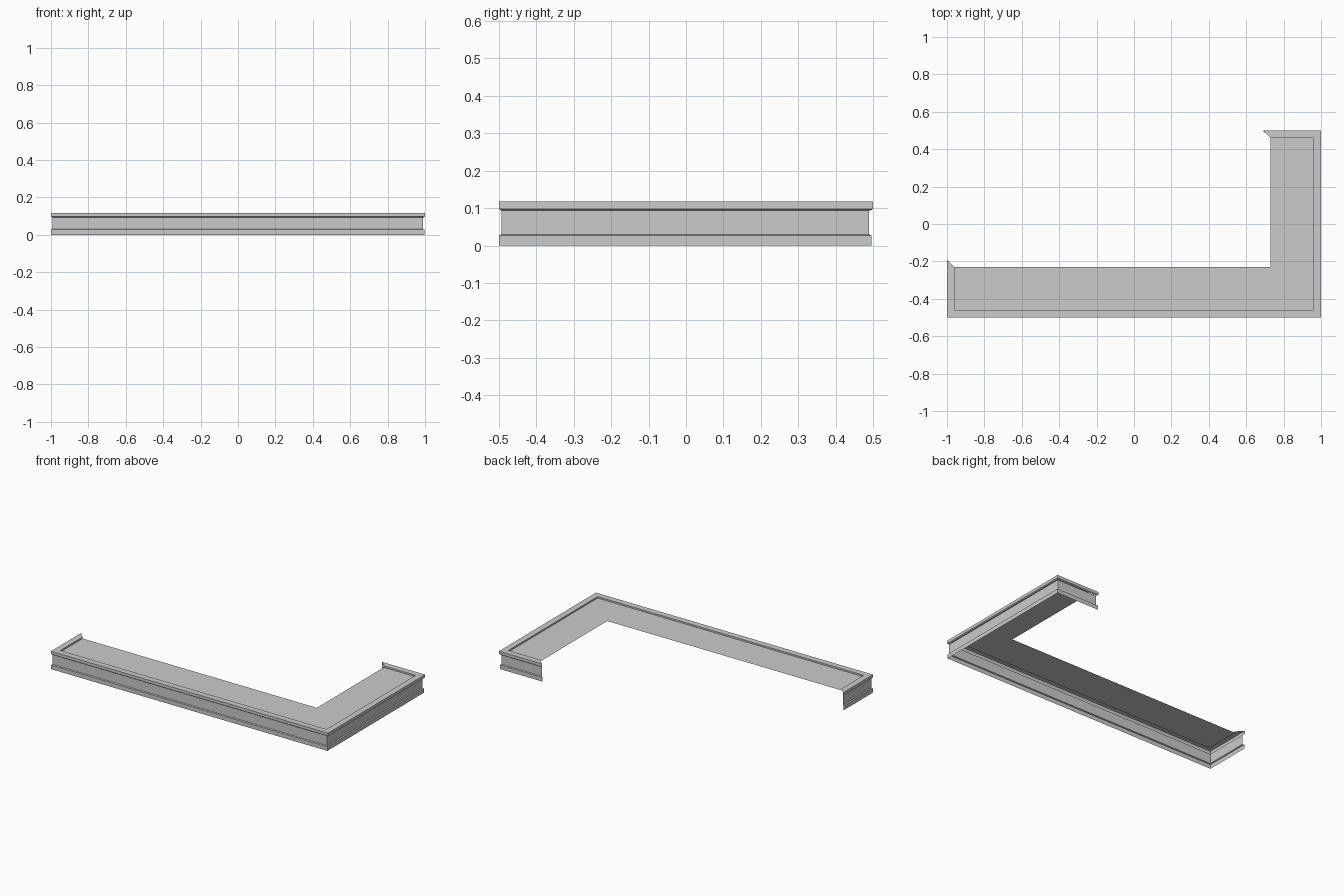
import bpy, bmesh
from mathutils import Vector

cube = bpy.data.objects.get("Cube")
if cube:
    bpy.data.objects.remove(cube, do_unlink=True)

grey = bpy.data.materials.new("plain grey")
grey.use_nodes = True
colour = (0.6, 0.6, 0.6, 1)
grey.diffuse_color = colour
grey.node_tree.nodes["Principled BSDF"].inputs["Base Color"].default_value = colour

# Outline stations: outer point and its mitre direction for an inset of one unit
STATIONS = [((-1, -0.19), (1, -1)), ((-1, -0.5), (1, 1)), ((1, -0.5), (-1, 1)),
            ((1, 0.5), (-1, -1)), ((0.69, 0.5), (1, -1))]


def point(station, inset, z, shift=0):
    (x, y), (dx, dy) = station
    return Vector((x + dx * inset + shift, y + dy * inset + shift, z))


def add_object(name, bm):
    mesh = bpy.data.meshes.new(name)
    bm.to_mesh(mesh)
    bm.free()
    mesh.materials.append(grey)
    obj = bpy.data.objects.new(name, mesh)
    bpy.context.collection.objects.link(obj)


def sweep(name, profile, shift=0):
    """Run an (inset, height) profile along the mitred outline."""
    bm = bmesh.new()
    rows = [[bm.verts.new(point(s, d, z, shift)) for d, z in profile] for s in STATIONS]
    for a, b in zip(rows, rows[1:]):
        for i in range(len(profile) - 1):
            bm.faces.new((a[i], b[i], b[i + 1], a[i + 1]))
    add_object(name, bm)


# Wall with a projecting base and a projecting cap
sweep("base_and_wall", [(0.002, 0), (0.002, 0.027), (0.009, 0.03), (0.009, 0.093)], -0.002)
sweep("cap", [(0.007, 0.093), (0, 0.098), (0, 0.117), (0.04, 0.117), (0.04, 0.107)])

# L-shaped roof inside the cap
bm = bmesh.new()
outer = [bm.verts.new(point(s, 0.04, 0.107)) for s in STATIONS]
inner = bm.verts.new((0.73, -0.23, 0.107))
bm.faces.new((outer[0], outer[1], outer[2], inner))
bm.faces.new((inner, outer[2], outer[3], outer[4]))
add_object("roof", bm)
